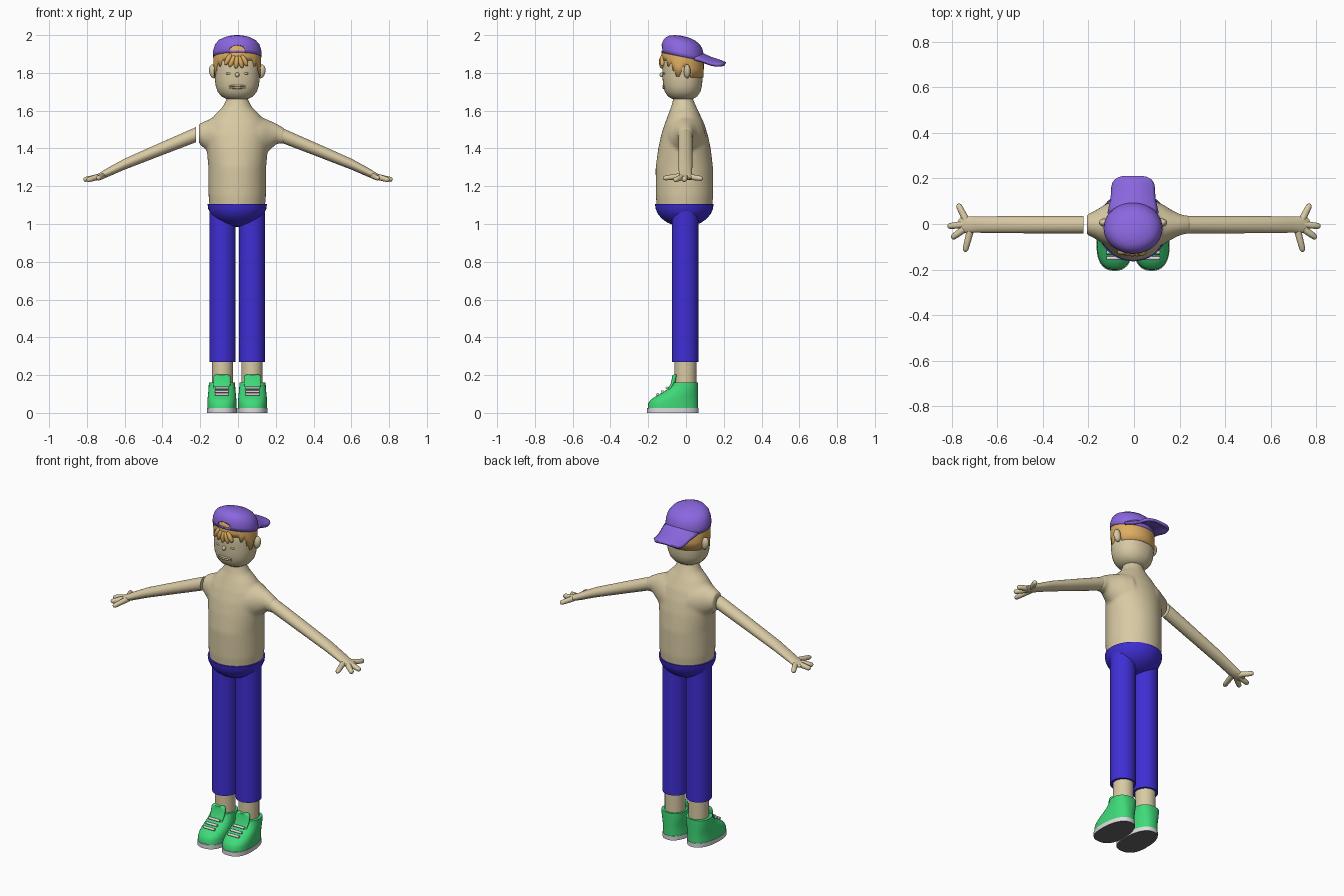
import bpy, bmesh, math
from mathutils import Vector, Matrix

if "Cube" in bpy.data.objects:
    bpy.data.objects.remove(bpy.data.objects["Cube"])

CX = -0.004  # body centre line


def mat(name, r, g, b):
    m = bpy.data.materials.new(name)
    m.diffuse_color = (r, g, b, 1)
    m.use_nodes = True
    m.node_tree.nodes["Principled BSDF"].inputs["Base Color"].default_value = m.diffuse_color
    return m


SKIN = mat("skin", .69, .59, .37)
BLUE = mat("blue trousers", .05, .028, .66)
GREEN = mat("green shoe", .05, .70, .19)
PURPLE = mat("purple cap", .255, .135, .74)
HAIR = mat("orange hair", .73, .42, .12)
LIGHT = mat("light grey", .72, .72, .72)
DARK = mat("dark grey", .13, .13, .135)


def finish(bm, name, m, angle=40):
    bmesh.ops.recalc_face_normals(bm, faces=bm.faces)
    me = bpy.data.meshes.new(name)
    bm.to_mesh(me)
    bm.free()
    me.materials.append(m)
    me.shade_smooth()
    me.set_sharp_from_angle(angle=math.radians(angle))
    ob = bpy.data.objects.new(name, me)
    bpy.context.collection.objects.link(ob)
    return ob


def sgnpow(v, p):
    return math.copysign(abs(v) ** (2 / p), v)


def ring(c, a, b, n=32, p=2.0):
    c, a, b = Vector(c), Vector(a), Vector(b)
    ts = [2 * math.pi * i / n for i in range(n)]
    return [c + a * sgnpow(math.cos(t), p) + b * sgnpow(math.sin(t), p) for t in ts]


def flat(z, rx, ry, cy, cx=CX, p=2.0, n=40):
    return ring((cx, cy, z), (rx, 0, 0), (0, ry, 0), n, p)


def upright(x, z, rz, ry, cy=-.003):
    return ring((x, cy, z), (0, ry, 0), (0, 0, rz))


def loft(name, m, *parts, caps=(True, True), closed=True, angle=40):
    bm = bmesh.new()
    for rings in parts:
        vs = [[bm.verts.new(p) for p in r] for r in rings]
        n = len(vs[0])
        for lo, hi in zip(vs, vs[1:]):
            for i in range(n if closed else n - 1):
                j = (i + 1) % n
                bm.faces.new((lo[i], lo[j], hi[j], hi[i]))
        if caps[0]:
            bm.faces.new(vs[0])
        if caps[1]:
            bm.faces.new(vs[-1])
    return finish(bm, name, m, angle)


def blob(name, m, c, r, rot=0, axis='Y'):
    bm = bmesh.new()
    mx = Matrix.Translation(c) @ Matrix.Rotation(rot, 4, axis) @ Matrix.Diagonal((*r, 1))
    bmesh.ops.create_uvsphere(bm, u_segments=20, v_segments=12, radius=1, matrix=mx)
    return finish(bm, name, m, 180)


def capsule(p0, p1, r0, r1, n=14):
    p0, p1 = Vector(p0), Vector(p1)
    d = p1 - p0
    a = d.cross(Vector((0, 0, 1))).normalized()
    b = a.cross(d).normalized()
    prof = [(0, r0), (.5, (r0 + r1) / 2), (.87, r1), (.97, r1 * .65), (1, r1 * .25)]
    return [ring(p0 + d * t, a * r, b * r, n) for t, r in prof]


def modify(ob, kind, **kw):
    md = ob.modifiers.new(kind.lower(), kind)
    for k, v in kw.items():
        setattr(md, k, v)


# torso with shoulder stumps, fused by remeshing
torso = [flat(*r) for r in [
    (1.07, .145, .145, -.008), (1.15, .152, .152, -.008), (1.3, .153, .152, -.009),
    (1.4, .162, .139, -.008), (1.47, .167, .124, -.008), (1.53, .155, .105, -.008),
    (1.58, .118, .084, -.01), (1.62, .077, .067, -.012), (1.66, .057, .053, -.015),
    (1.70, .054, .05, -.016)]]
stump = [(.08, 1.455, .125, .11), (.13, 1.463, .1, .087), (.17, 1.47, .077, .062), (.207, 1.478, .052, .044)]
right = [upright(*r) for r in stump + [(.25, 1.462, .041, .038)]]
left = [upright(-x, z, rz, ry) for x, z, rz, ry in stump]
body = loft("torso", SKIN, torso, right, left)
modify(body, 'REMESH', mode='VOXEL', voxel_size=.009, use_smooth_shade=True)
modify(body, 'SMOOTH', factor=.5, iterations=6)

# arms and hands, the left one starts past a small gap
arm = [(.19, 1.486, .041, .038), (.222, 1.473, .04, .038), (.4, 1.4, .035, .038), (.6, 1.317, .029, .037),
       (.69, 1.273, .024, .035), (.73, 1.254, .018, .036), (.757, 1.246, .013, .036), (.77, 1.243, .006, .022)]
fingers = [((.715, -.018, 1.255), (.742, -.122, 1.242)), ((.745, -.022, 1.248), (.8, -.062, 1.232)),
           ((.745, -.002, 1.248), (.818, -.01, 1.234)), ((.735, .014, 1.25), (.773, .088, 1.24))]
for s, side in ((1, "right"), (-1, "left")):
    prof = arm if s > 0 else arm[1:]
    loft(side + "_arm", SKIN, [upright(s * x, z, rz, ry) for x, z, rz, ry in prof])
    loft(side + "_fingers", SKIN, *[capsule((s * a[0], *a[1:]), (s * b[0], *b[1:]), .016, .013)
                                   for a, b in fingers])

# trousers: half-ball seat and straight legs
seat = [(math.cos(t), math.sin(t)) for t in [math.radians(a) for a in (0, 12, 25, 40, 55, 70, 82, 89)]]
loft("trouser_seat", BLUE, [flat(1.105 - .12 * s, .157 * c, .155 * c, -.009) for c, s in seat])


def shoe_ring(cx, z, yf, yb, w, k):
    pts = []
    for i in range(40):
        t = 2 * math.pi * i / 40
        y = (yf + yb) / 2 + (yb - yf) / 2 * sgnpow(math.sin(t), 2.4)
        pts.append(Vector((cx + w * sgnpow(math.cos(t), 2.4) * (1 - k * math.sin(t)), y, z)))
    return pts


for s, side in ((1, "right"), (-1, "left")):
    lx, fx = CX + s * .078, CX + s * .081
    loft(side + "_trouser_leg", BLUE, [flat(z, .07, .07, -.005, lx) for z in (.27, 1.09)])
    loft(side + "_ankle", SKIN, [flat(z, .056, .058, -.003, lx) for z in (.12, .29)])
    # shoe: sole, upper, tongue, laces
    sole = loft(side + "_sole", LIGHT, [shoe_ring(fx, z, -.206, .066, .079, .1) for z in (0, .025)])
    sole.data.materials.append(DARK)
    for f in sole.data.polygons:
        if f.normal.z < -.9:
            f.material_index = 1
    loft(side + "_shoe_upper", GREEN, [shoe_ring(fx, *r) for r in [
        (.022, -.202, .064, .077, .1), (.05, -.2, .064, .077, .1), (.068, -.188, .064, .076, .1),
        (.085, -.165, .064, .075, .08), (.105, -.13, .064, .073, .05), (.125, -.098, .064, .071, .02),
        (.145, -.08, .064, .07, 0), (.162, -.072, .064, .069, 0)]], angle=50)
    loft(side + "_shoe_tongue", GREEN, [ring((fx, y, z), (w, 0, 0), (0, .012, .003), 24, 3) for z, y, w in [
        (.1, -.105, .04), (.13, -.084, .043), (.16, -.068, .045), (.19, -.062, .045),
        (.199, -.06, .04), (.203, -.06, .028)]], angle=60)
    loft(side + "_laces", LIGHT, *[
        [ring((fx + e, y, z), (0, .008, 0), (0, 0, .007), 12) for e in (-.036, .036)]
        for y, z in ((-.1, .132), (-.125, .113), (-.15, .098))])

# head with ears and small face features
loft("head", SKIN, [flat(z, rx, ry, cy, p=2.15) for z, rx, ry, cy in [
    (1.657, .03, .03, -.018), (1.662, .058, .055, -.018), (1.675, .083, .077, -.018), (1.7, .104, .094, -.018),
    (1.73, .114, .102, -.018), (1.77, .119, .106, -.018), (1.83, .12, .107, -.018), (1.88, .119, .105, -.018),
    (1.91, .1, .09, -.018)]], angle=80)
for s, side in ((1, "right"), (-1, "left")):
    blob(side + "_ear", SKIN, (CX + s * .127, .006, 1.808), (.022, .018, .037), s * .15)
    blob(side + "_eyelid", SKIN, (CX + s * .045, -.114, 1.797), (.016, .008, .006))
blob("nose", SKIN, (CX, -.127, 1.79), (.011, .013, .013))
for z in (1.731, 1.721):
    blob("lip", SKIN, (CX, -.117, z), (.045, .008, .006))


# hair: shell with a lower edge that depends on direction
def lean(v):
    return -.2 * (v + .018)


def hair_edge(deg):
    for limit, z in ((42, 1.866), (52, 1.835), (62, 1.85), (70, 1.81), (84, 1.782), (90, 1.8), (112, 1.83)):
        if deg < limit:
            return z
    return 1.775


rows = []
N = 80
for k, rx, ry, top in [(0, .124, .111, 0), (.5, .125, .112, 0), (1, .125, .112, 0), (0, .119, .104, 1.905),
                       (0, .115, .101, 1.925), (0, .105, .092, 1.95), (0, .08, .072, 1.967), (0, .02, .02, 1.98)]:
    row = []
    for i in range(N):
        t = 2 * math.pi * i / N
        y = -.018 - ry * math.cos(t)
        deg = min(360 * i / N, 360 - 360 * i / N)
        lo = hair_edge(deg)
        z = top + lean(y) if top else lo + (1.885 + lean(y) - lo) * k
        row.append(Vector((CX + rx * math.sin(t), y, z)))
    rows.append(row)
hair = loft("hair", HAIR, rows, caps=(False, True), angle=60)
modify(hair, 'SOLIDIFY', thickness=.008, offset=-1)
for x, z, tilt in ((-.052, 1.872, .5), (-.032, 1.862, .4), (-.008, 1.857, .1), (.014, 1.858, -.3), (.034, 1.866, -.5)):
    blob("fringe_curl", HAIR, (x, -.13 + abs(x) * .15, z), (.014, .014, .034), tilt)

# cap: leaning dome with a half-round opening at the front
dome = [[p + Vector((0, 0, lean(p.y))) for p in flat(z, rx, ry, -.018, n=64)] for z, rx, ry in [
    (1.885, .129, .113), (1.905, .129, .113), (1.925, .126, .111), (1.95, .117, .104), (1.97, .1, .09),
    (1.983, .075, .07), (1.992, .042, .04), (1.995, .012, .012)]]
cap = loft("cap_dome", PURPLE, dome, caps=(False, True), angle=60)
modify(cap, 'SOLIDIFY', thickness=.006, offset=-1)
half = [(math.cos(a), math.sin(a)) for a in [math.pi * i / 12 for i in range(13)]]
cutter = loft("cap_opening_cutter", PURPLE, [[Vector((CX + .041 * c, y, 1.918 + .028 * s)) for c, s in half]
                                             for y in (-.25, -.06)])
cutter.hide_render = True
cutter.hide_viewport = True
modify(cap, 'BOOLEAN', operation='DIFFERENCE', object=cutter, solver='EXACT')

# brim flaring out behind
brim = []
for y, w, z in [(.045, .108, 1.925), (.075, .102, 1.912), (.1, .096, 1.899), (.13, .093, 1.886), (.16, .092, 1.876),
                (.18, .088, 1.869), (.195, .077, 1.863), (.204, .06, 1.859), (.208, .04, 1.857)]:
    us = [i / 8 - 1 for i in range(17)]
    sag = .032 * min(1, (.25 - y) / .1)
    brim.append([Vector((CX + w * u, y, z - sag * (w / .092) ** 2 * u * u)) for u in us])
visor = loft("cap_brim", PURPLE, brim, caps=(False, False), closed=False, angle=60)
for v in visor.data.vertices:
    v.co.z -= .008
modify(visor, 'SOLIDIFY', thickness=.016, offset=0)
